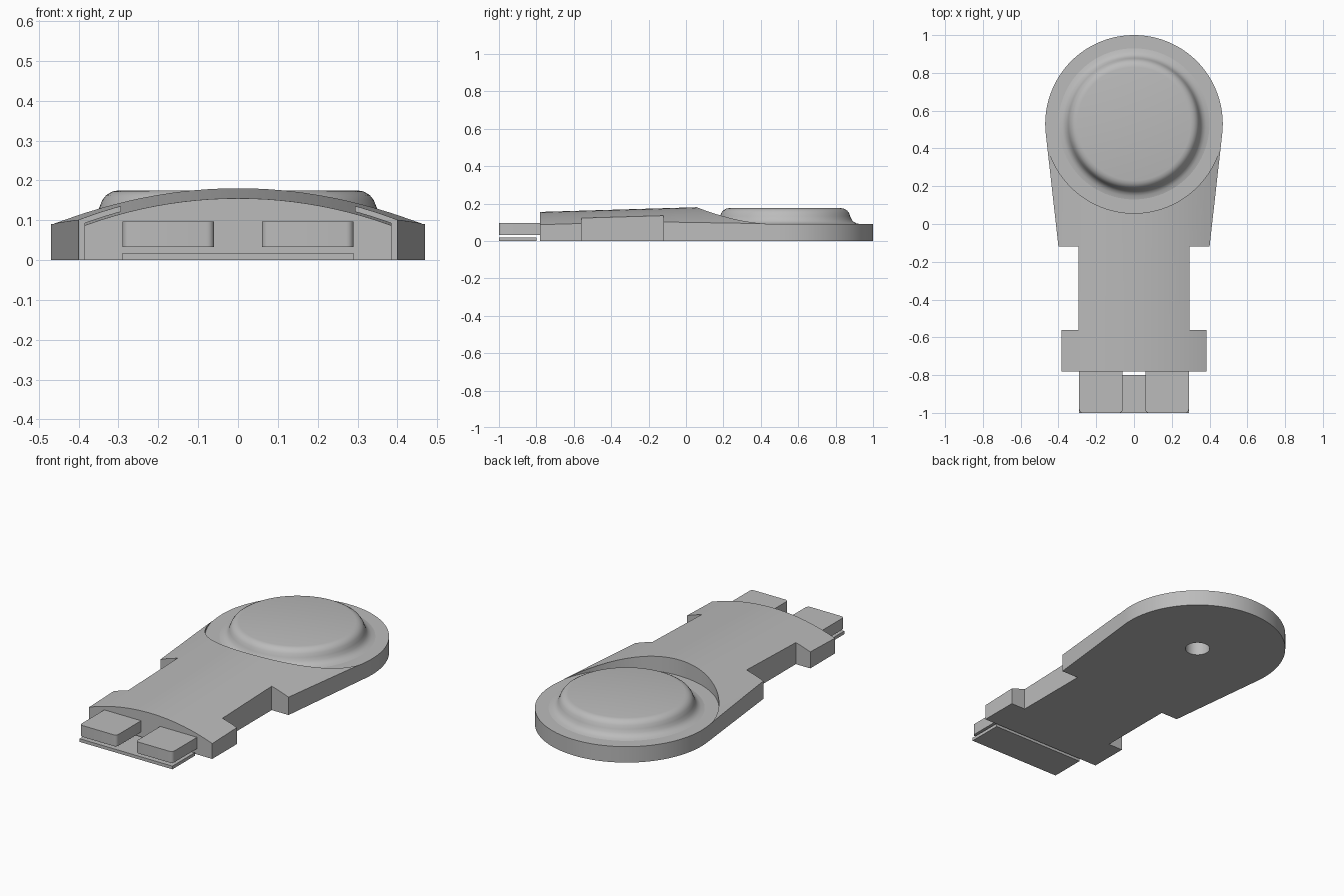
import bpy, bmesh
from math import sin, cos, pi, sqrt, atan2, acos

cube = bpy.data.objects.get("Cube")
if cube:
    bpy.data.objects.remove(cube, do_unlink=True)

grey = bpy.data.materials.new("plain grey")
grey.use_nodes = True
colour = (0.5, 0.5, 0.5, 1)
grey.diffuse_color = colour
grey.node_tree.nodes["Principled BSDF"].inputs["Base Color"].default_value = colour

CY, R = 0.53, 0.47      # centre and radius of the round end
RIM = 0.09              # height of the round end


def finish(name, bm):
    bmesh.ops.recalc_face_normals(bm, faces=bm.faces)
    mesh = bpy.data.meshes.new(name)
    bm.to_mesh(mesh)
    bm.free()
    mesh.materials.append(grey)
    obj = bpy.data.objects.new(name, mesh)
    bpy.context.collection.objects.link(obj)
    return obj


def prism(name, outline, z0, z1):
    bm = bmesh.new()
    base = bm.faces.new([bm.verts.new((x, y, z0)) for x, y in outline])
    top = bmesh.ops.extrude_face_region(bm, geom=[base])["geom"]
    for v in top:
        if isinstance(v, bmesh.types.BMVert):
            v.co.z = z1
    return finish(name, bm)


def circle(radius, n=96):
    return [(radius * cos(2 * pi * i / n), CY + radius * sin(2 * pi * i / n)) for i in range(n)]


def select(obj):
    bpy.ops.object.select_all(action="DESELECT")
    obj.select_set(True)
    bpy.context.view_layer.objects.active = obj


def apply_boolean(obj, tool, operation):
    mod = obj.modifiers.new("cut", "BOOLEAN")
    mod.object, mod.operation, mod.solver = tool, operation, "EXACT"
    select(obj)
    bpy.ops.object.modifier_apply(modifier=mod.name)
    bpy.data.objects.remove(tool, do_unlink=True)


def smooth(obj):
    select(obj)
    bpy.ops.object.shade_smooth_by_angle(angle=0.5)


# Body outline: stepped neck running tangent into the round end
half = [(0.385, -0.78), (0.385, -0.56), (0.295, -0.56), (0.295, -0.12), (0.40, -0.12)]
dx, dy = 0.40, -0.12 - CY
start = atan2(dy, dx) + acos(R / sqrt(dx * dx + dy * dy))
steps = 48
arc = [start + (pi / 2 - start) * i / steps for i in range(steps + 1)]
half += [(R * cos(a), CY + R * sin(a)) for a in arc]
outline = half + [(-x, y) for x, y in reversed(half[:-1])]
body = prism("body", outline, 0, 0.4)

# Arched, gently rising top surface
bm = bmesh.new()
bend, n = 1.12, 32
rings = []
for y, apex in ((-0.9, 0.1515), (1.1, 0.2115)):
    xs = [-0.55 + 1.1 * i / n for i in range(n + 1)]
    ring = [(x, y, apex - bend + sqrt(bend ** 2 - x * x)) for x in xs]
    ring += [(0.55, y, -0.1), (-0.55, y, -0.1)]
    rings.append([bm.verts.new(p) for p in ring])
count = len(rings[0])
for i in range(count):
    j = (i + 1) % count
    bm.faces.new((rings[0][i], rings[0][j], rings[1][j], rings[1][i]))
for ring in rings:
    bm.faces.new(ring)
apply_boolean(body, finish("arch_tool", bm), "INTERSECT")

# Round seat cut into the arch, and the hole underneath
apply_boolean(body, prism("seat_tool", circle(R + 0.003), RIM, 0.6), "DIFFERENCE")
apply_boolean(body, prism("hole_tool", circle(0.065, 48), -0.1, 0.3), "DIFFERENCE")
smooth(body)

# Raised round button: rounded shoulder and flared foot
profile = [(0, 0.175), (0.30, 0.175), (0.316, 0.172), (0.331, 0.163), (0.341, 0.15),
           (0.348, 0.132), (0.355, 0.115), (0.366, 0.102), (0.381, 0.094), (0.40, RIM),
           (0.40, 0.08), (0, 0.08)]
bm = bmesh.new()
verts = [bm.verts.new((r, 0, z)) for r, z in profile]
edges = [bm.edges.new(pair) for pair in zip(verts, verts[1:])]
bmesh.ops.spin(bm, geom=verts + edges, cent=(0, 0, 0), axis=(0, 0, 1),
               angle=2 * pi, steps=96)
bmesh.ops.remove_doubles(bm, verts=bm.verts, dist=0.0005)
button = finish("button", bm)
button.location.y = CY
smooth(button)

# Connector prongs with rounded upright edges
for side, x in (("left", 0.175), ("right", -0.175)):
    bm = bmesh.new()
    bmesh.ops.create_cube(bm, size=1)
    for v in bm.verts:
        v.co = (x + v.co.x * 0.23, -0.885 + v.co.y * 0.23, 0.065 + v.co.z * 0.064)
    upright = [e for e in bm.edges if abs(e.verts[0].co.z - e.verts[1].co.z) > 0.01
               and e.verts[0].co.y < -0.9]
    bmesh.ops.bevel(bm, geom=upright, offset=0.018, segments=5, affect="EDGES", profile=0.5)
    smooth(finish(side + "_prong", bm))

# Thin plate under the prongs
prism("lower_plate", [(-0.29, -1), (0.29, -1), (0.29, -0.8), (-0.29, -0.8)], 0, 0.018)
